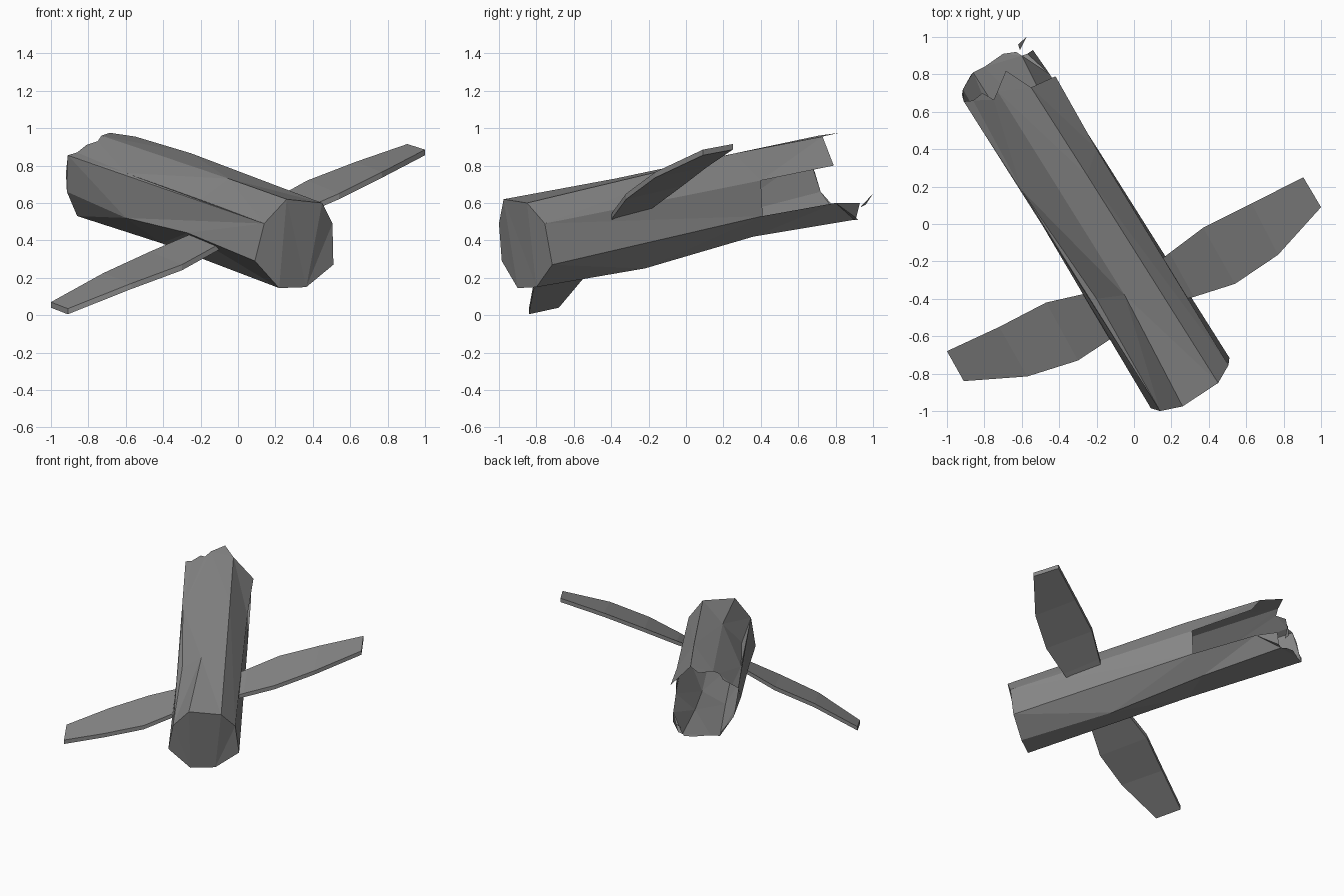
import bpy
import bmesh
from mathutils import Vector

if "Cube" in bpy.data.objects:
    bpy.data.objects.remove(bpy.data.objects["Cube"], do_unlink=True)

grey = bpy.data.materials.new("hull_grey")
grey.use_nodes = True
grey.diffuse_color = (0.24, 0.24, 0.24, 1)
grey.node_tree.nodes["Principled BSDF"].inputs["Base Color"].default_value = (0.24, 0.24, 0.24, 1)


def make_object(name, bm):
    """Turn a bmesh into a flat shaded grey object."""
    mesh = bpy.data.meshes.new(name)
    bm.to_mesh(mesh)
    bm.free()
    mesh.materials.append(grey)
    obj = bpy.data.objects.new(name, mesh)
    bpy.context.scene.collection.objects.link(obj)
    return obj


def make_panels(name, outlines):
    """Build thin sheet panels that share their edges."""
    bm = bmesh.new()
    for outline in outlines:
        bm.faces.new([bm.verts.new(point) for point in outline])
    bmesh.ops.triangulate(bm, faces=bm.faces[:])
    bmesh.ops.remove_doubles(bm, verts=bm.verts[:], dist=0.001)
    bmesh.ops.recalc_face_normals(bm, faces=bm.faces[:])
    return make_object(name, bm)


def make_wing(name, leading, trailing, thickness=0.03):
    """Build a slab between a leading and a trailing edge."""
    bm = bmesh.new()
    drop = Vector((0, 0, -thickness))
    rows = []
    for front, back in zip(leading, trailing):
        front, back = Vector(front), Vector(back)
        section = (front, back, back + drop, front + drop)
        rows.append([bm.verts.new(point) for point in section])
    for row, following in zip(rows, rows[1:]):
        for i in range(4):
            j = (i + 1) % 4
            bm.faces.new((row[i], row[j], following[j], following[i]))
    bm.faces.new(rows[0])
    bm.faces.new(rows[-1][::-1])
    bmesh.ops.recalc_face_normals(bm, faces=bm.faces[:])
    return make_object(name, bm)


# Long edges of the eight sided hull, from the closed end to the torn end
top_right = [(.26, -.975, .62), (-.05, -.38, .73), (-.73, .71, .96)]
top_left = [(.45, -.85, .6), (-.25, .26, .865), (-.55, .73, .955)]
side_left_high = [(.505, -.755, .49), (-.2, .4, .72), (-.42, .79, .8)]
side_left_low = [(.51, -.715, .27), (-.2, .41, .53), (-.45, .8, .6), (-.54, .93, .6)]
belly_left = [(.365, -.8, .15), (.015, -.22, .25), (-.33, .36, .42), (-.6, .9, .51)]
belly_right = [(.22, -.9, .145), (-.41, .1, .385), (-.86, .81, .53)]
side_right_low = [(.09, -.985, .29), (-.27, -.38, .44), (-.6, .18, .52), (-.915, .72, .66)]
side_right_high = [(.14, -1, .49), (-.2, -.4, .617), (-.6, .18, .76), (-.91, .655, .855)]


def strip(first, second, torn=()):
    """Outline of a hull panel between two long edges with a torn end."""
    return list(first) + list(torn) + list(second)[::-1]


rails = [top_right, top_left, side_left_high, side_left_low,
         belly_left, belly_right, side_right_low, side_right_high]

# Hull panels; the left side panel is broken off halfway
make_panels("hull", [
    [rail[0] for rail in rails],
    strip(top_right, top_left, [(-.685, .82, .975)]),
    strip(top_left, side_left_high),
    strip(side_left_high[:2], side_left_low[:2]),
    strip(side_left_low, belly_left, [(-.57, .91, .52)]),
    strip(belly_left, belly_right, [(-.63, .92, .51), (-.7, .91, .52), (-.8, .84, .53)]),
    strip(belly_right, side_right_low, [(-.87, .8, .57)]),
    strip(side_right_low, side_right_high, [(-.92, .69, .76)]),
    strip(side_right_high[:3], top_right),
    strip(side_right_high[2:], top_right[-1:], [(-.86, .66, .87), (-.81, .7, .91), (-.75, .665, .93)]),
])

# Loose sliver at the torn end
make_panels("torn_sliver", [[(-.61, .93, .575), (-.62, .96, .59), (-.575, 1, .65)]])

# Wings, listed from root to tip
make_wing("right_wing",
          [(.05, -.5, .44), (-.11, -.605, .375), (-.3, -.73, .27), (-.57, -.815, .17), (-.91, -.84, .035)],
          [(-.02, -.28, .53), (-.25, -.37, .435), (-.47, -.42, .34), (-.72, -.55, .225), (-1, -.68, .07)])
make_wing("left_wing",
          [(.12, -.44, .46), (.32, -.39, .555), (.54, -.32, .65), (.77, -.165, .765), (1, .09, .885)],
          [(.04, -.27, .54), (.19, -.155, .62), (.37, -.02, .72), (.63, .11, .82), (.905, .25, .915)])
